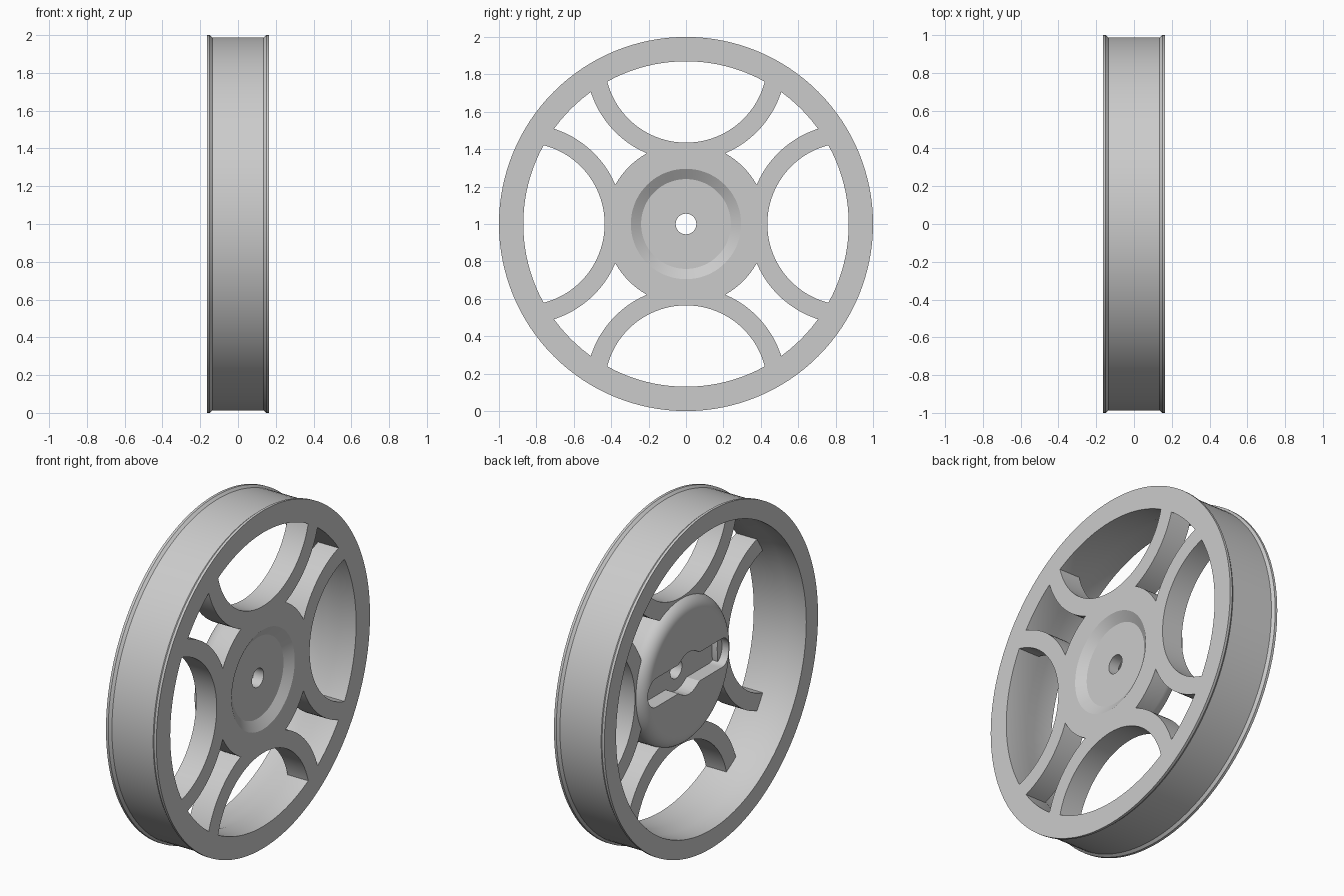
import bpy, bmesh
from math import sin, cos, acos, pi, radians

old = bpy.data.objects.get("Cube")
if old:
    bpy.data.objects.remove(old, do_unlink=True)

metal = bpy.data.materials.new("light_grey")
metal.use_nodes = True
GREY = (0.6, 0.6, 0.6, 1)
metal.diffuse_color = GREY
metal.node_tree.nodes["Principled BSDF"].inputs["Base Color"].default_value = GREY

HALF = 0.165      # half the wheel width
BORE = 0.87       # inner rim radius at the spoked side
HUB = 0.432
SPOKE_BACK = 0.03


def make(name, bm):
    bmesh.ops.recalc_face_normals(bm, faces=bm.faces)
    mesh = bpy.data.meshes.new(name)
    bm.to_mesh(mesh)
    bm.free()
    mesh.materials.append(metal)
    ob = bpy.data.objects.new(name, mesh)
    bpy.context.collection.objects.link(ob)
    ob.location.z = 1
    return ob


def smooth(ob):
    bpy.ops.object.select_all(action='DESELECT')
    ob.select_set(True)
    bpy.context.view_layer.objects.active = ob
    bpy.ops.object.shade_smooth_by_angle(angle=radians(25))


def bridge(bm, rings, closed=True):
    """Join equal loops of vertices with quads."""
    pairs = list(zip(rings, rings[1:] + rings[:1] if closed else rings[1:]))
    for a, b in pairs:
        n = len(a)
        for i in range(n):
            j = (i + 1) % n
            bm.faces.new((a[i], a[j], b[j], b[i]))


def lathe(name, profile, steps=128):
    """Turn a closed (x, radius) profile about the x axis."""
    bm = bmesh.new()
    rings = []
    for k in range(steps):
        a = 2 * pi * k / steps
        rings.append([bm.verts.new((x, r * cos(a), r * sin(a))) for x, r in profile])
    bridge(bm, rings)
    return make(name, bm)


# Rim with a flange on each edge and a stepped bore
rim = lathe("rim", [
    (HALF, BORE), (HALF, 1), (0.15, 1), (0.135, 0.987),
    (-0.135, 0.987), (-0.15, 1), (-HALF, 1), (-HALF, 0.89),
    (-0.045, 0.89), (0.02, BORE)])
smooth(rim)

# Hub with a dished front and a rounded back
ROUND = 0.08
shoulder = [(0.06 - ROUND * sin(a), HUB - ROUND + ROUND * cos(a))
            for a in (pi / 2 * i / 10 for i in range(11))]
hub = lathe("hub", [(0.13, 0.055), (0.13, 0.24), (HALF, 0.295), (HALF, HUB)]
            + shoulder + [(-0.02, 0.055)])


# Slot cutter: long rounded bar, widened around the axle hole
def half_width(y):
    bar = 0.085 * max(0, 1 - max(0, (abs(y) - 0.31) / 0.07) ** 2) ** 0.5
    bulge = max(0, 0.125 ** 2 - y * y) ** 0.5
    return max(bar, bulge, 0.002)


ys = [0.38 * cos(pi * i / 48) for i in range(49)]
outline = [(y, half_width(y)) for y in ys] + [(y, -half_width(y)) for y in reversed(ys)]
bm = bmesh.new()
loops = [[bm.verts.new((x, y, z)) for y, z in outline] for x in (0.065, -0.1)]
bridge(bm, loops, closed=False)
for loop in loops:
    bm.faces.new(loop)
cutter = make("slot_cutter", bm)
cutter.hide_render = True
cut = hub.modifiers.new("slot", 'BOOLEAN')
cut.operation = 'DIFFERENCE'
cut.solver = 'EXACT'
cut.object = cutter
bpy.context.view_layer.objects.active = hub
bpy.ops.object.modifier_apply(modifier=cut.name)
bpy.data.objects.remove(cutter, do_unlink=True)
smooth(hub)

# Four curved spokes, each an arc bowed toward the hub
CENTRE = 0.87
REACH = BORE + 0.008


def arc_point(radius, t):
    end = acos((CENTRE ** 2 + radius ** 2 - REACH ** 2) / (2 * CENTRE * radius))
    return radius * sin(end * t), CENTRE - radius * cos(end * t)


for name, turn in (("top", 0), ("left_side", 1), ("bottom", 2), ("right_side", 3)):
    c, s = cos(turn * pi / 2), sin(turn * pi / 2)
    bm = bmesh.new()
    rings = []
    for i in range(49):
        t = i / 24 - 1
        corners = []
        for x, radius in ((HALF, 0.435), (HALF, 0.535), (SPOKE_BACK, 0.535), (SPOKE_BACK, 0.435)):
            y, z = arc_point(radius, t)
            corners.append(bm.verts.new((x, y * c - z * s, y * s + z * c)))
        rings.append(corners)
    bridge(bm, rings, closed=False)
    bm.faces.new(rings[0])
    bm.faces.new(rings[-1])
    smooth(make("spoke_" + name, bm))
